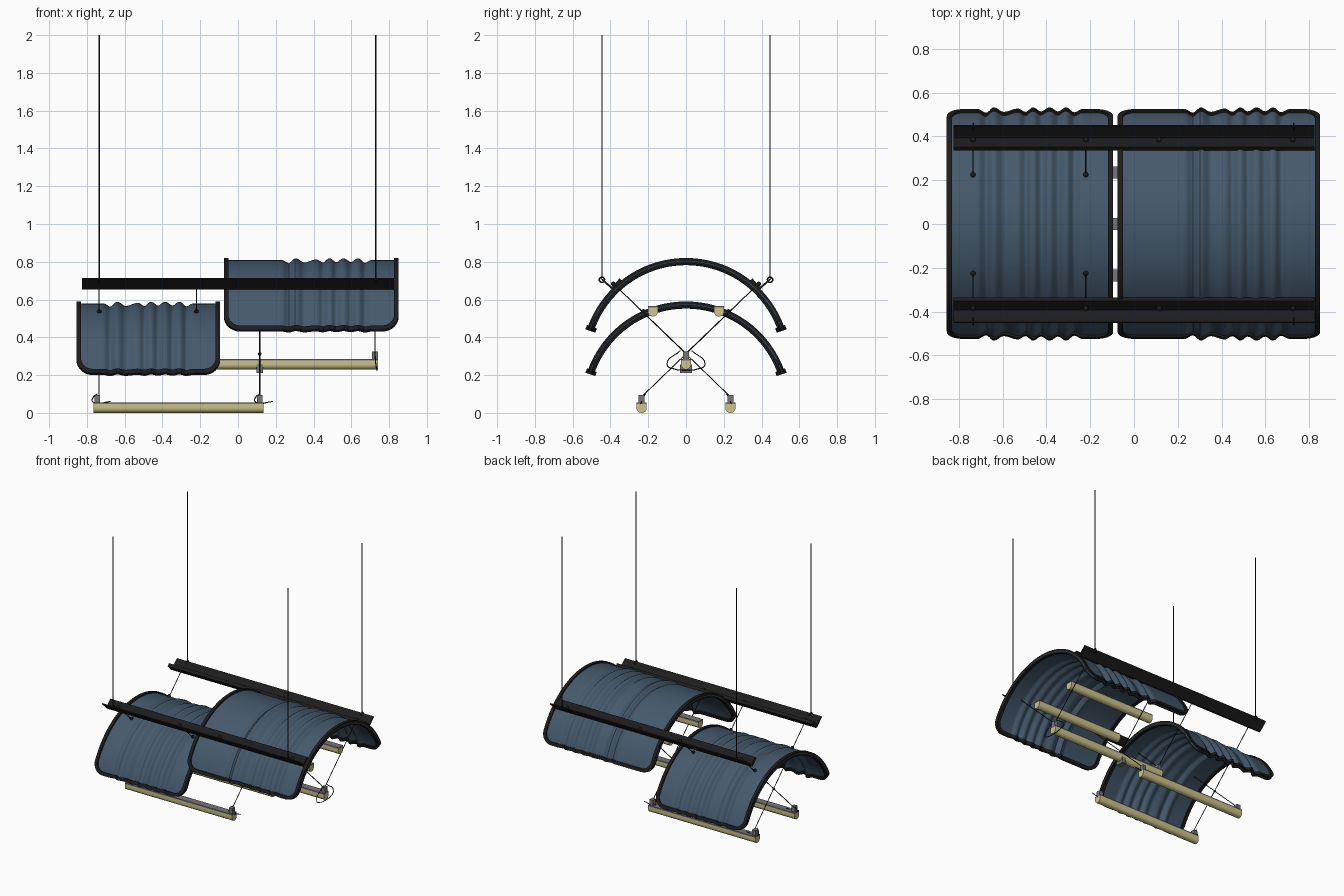
import bpy, bmesh, math
from mathutils import Vector

if "Cube" in bpy.data.objects:
    bpy.data.objects.remove(bpy.data.objects["Cube"])


def material(name, col):
    m = bpy.data.materials.new(name)
    m.diffuse_color = (*col, 1)
    m.use_nodes = True
    m.node_tree.nodes["Principled BSDF"].inputs["Base Color"].default_value = m.diffuse_color
    return m


BLUE = material("blue_panel", (0.06, 0.10, 0.15))
BLACK = material("black_metal", (0.012, 0.012, 0.013))
YELLOW = material("warm_diffuser", (0.62, 0.56, 0.26))
GREY = material("grey_metal", (0.18, 0.18, 0.19))


def mesh_obj(name, verts, faces, mat):
    bm = bmesh.new()
    vs = [bm.verts.new(v) for v in verts]
    for f in faces:
        bm.faces.new([vs[i] for i in f])
    bmesh.ops.recalc_face_normals(bm, faces=bm.faces)
    me = bpy.data.meshes.new(name)
    bm.to_mesh(me)
    bm.free()
    me.materials.append(mat)
    ob = bpy.data.objects.new(name, me)
    bpy.context.collection.objects.link(ob)
    return ob


def extrude_x(name, profile, x0, x1, mat):
    n = len(profile)
    verts = [(x, y, z) for x in (x0, x1) for y, z in profile]
    faces = [(i, (i + 1) % n, n + (i + 1) % n, n + i) for i in range(n)]
    faces += [tuple(range(n)), tuple(range(n, 2 * n))]
    return mesh_obj(name, verts, faces, mat)


def box(name, x, y, z, mat):
    return extrude_x(name, [(y[0], z[0]), (y[1], z[0]), (y[1], z[1]), (y[0], z[1])], x[0], x[1], mat)


def wire(name, pts, r=0.003, smooth=False):
    cu = bpy.data.curves.new(name, 'CURVE')
    cu.dimensions = '3D'
    cu.bevel_depth = r
    cu.bevel_resolution = 1
    cu.use_fill_caps = True
    cu.resolution_u = 6
    sp = cu.splines.new('BEZIER' if smooth else 'POLY')
    if smooth:
        sp.bezier_points.add(len(pts) - 1)
        for p, c in zip(sp.bezier_points, pts):
            p.co = c
            p.handle_left_type = p.handle_right_type = 'AUTO'
    else:
        sp.points.add(len(pts) - 1)
        for p, c in zip(sp.points, pts):
            p.co = (*c, 1)
    cu.materials.append(BLACK)
    ob = bpy.data.objects.new(name, cu)
    bpy.context.collection.objects.link(ob)


def bead(name, loc, r=0.012):
    bpy.ops.mesh.primitive_uv_sphere_add(segments=12, ring_count=8, radius=r, location=loc)
    ob = bpy.context.object
    ob.name = name
    ob.data.materials.append(BLACK)


# ripple profile: height offset along x, shared by both panels
RIPPLE = [(0.23, 0), (0.27, -0.018), (0.305, 0.008), (0.35, -0.014), (0.415, 0.002), (0.45, -0.014),
          (0.485, 0.008), (0.52, -0.012), (0.56, 0.008), (0.598, -0.012), (0.635, 0.008),
          (0.672, -0.016), (0.71, 0)]
R, HALF, CORNER = 0.538, 0.674, 0.085


def ripple(x):
    for (a, p), (b, q) in zip(RIPPLE, RIPPLE[1:]):
        if a <= x <= b:
            return p + (q - p) * (1 - math.cos(math.pi * (x - a) / (b - a))) / 2
    return 0


def arched_panel(side, x0, x1, zc, shift):
    def pt(x, s, dr=0):
        r = R + ripple(x - shift) + dr
        return (x, r * math.sin(s / R), zc + r * math.cos(s / R))

    # corrugated sheet with rounded corners
    n, rows = 110, 40
    xs = [x0 + (x1 - x0) * i / n for i in range(n + 1)]
    verts = []
    for x in xs:
        c = CORNER - min(CORNER, x - x0, x1 - x)
        h = HALF - CORNER + math.sqrt(max(0, CORNER ** 2 - c * c))
        verts += [pt(x, h * (2 * j / rows - 1)) for j in range(rows + 1)]
    w = rows + 1
    faces = [(i * w + j, i * w + j + 1, i * w + w + j + 1, i * w + w + j)
             for i in range(n) for j in range(rows)]
    sheet = mesh_obj(side + "_panel", verts, faces, BLUE)
    sol = sheet.modifiers.new("thickness", 'SOLIDIFY')
    sol.thickness = 0.01
    sol.offset = 0

    # rim following the outline: (x, s, normal x, normal s)
    out = []
    cx, ch = (x0 + x1) / 2, (x1 - x0) / 2 - CORNER
    hs = HALF - CORNER
    for k, (sx, ss) in enumerate([(1, 1), (-1, 1), (-1, -1), (1, -1)]):
        for i in range(9):
            a = math.pi / 2 * (k + i / 8)
            out.append((cx + sx * ch + CORNER * math.cos(a), ss * hs + CORNER * math.sin(a),
                        math.cos(a), math.sin(a)))
        a = math.pi / 2 * (k + 1)
        nx, ns = round(math.cos(a)), round(math.sin(a))
        m = 70 if ns else 32
        for i in range(1, m):
            t = 1 - 2 * i / m
            if ns:
                out.append((cx + ns * ch * t, ns * HALF, 0, ns))
            else:
                out.append((cx + nx * (ch + CORNER), -nx * hs * t, nx, 0))
    verts, faces, N = [], [], len(out)
    for x, s, nx, ns in out:
        for d, dr in ((0, 0.015), (0, -0.015), (0.024, -0.015), (0.024, 0.015)):
            verts.append(pt(x - d * nx, s - d * ns, dr))
    for i in range(N):
        a, b = 4 * i, 4 * ((i + 1) % N)
        faces += [(a + j, a + (j + 1) % 4, b + (j + 1) % 4, b + j) for j in range(4)]
    mesh_obj(side + "_panel_rim", verts, faces, BLACK)


arched_panel("right", -0.075, 0.85, 0.267, 0)
arched_panel("left", -0.855, -0.095, 0.037, -0.945)


# tube lamp: half-round diffuser with a flat grey back
def lamp(name, x0, x1, y, z):
    w = 0.027
    prof = [(y + w, z + 0.047)] + [(y + w * math.cos(a), z + w + w * math.sin(a))
                                   for a in [-math.pi * i / 12 for i in range(13)]] + [(y - w, z + 0.047)]
    extrude_x(name + "_diffuser", prof, x0, x1, YELLOW)
    box(name + "_back", (x0, x1), (y - w, y + w), (z + 0.047, z + 0.056), GREY)


def bracket(x, y, z):
    box("lamp_bracket", (x - 0.015, x + 0.015), (y - 0.016, y + 0.016), (z, z + 0.04), GREY)


for s in (-1, 1):
    lamp("low_lamp", -0.765, 0.135, s * 0.235, 0)
    lamp("upper_lamp", 0.0, 0.74, s * 0.175, 0.51)
    for x in (-0.745, 0.115):
        bracket(x, s * 0.235, 0.056)
        # curled supply lead at the lamp end
        wire("lamp_lead", [(x, s * 0.215, 0.1), (x - 0.02, s * 0.225, 0.085),
                           (x - 0.025, s * 0.235, 0.06), (x + 0.07, s * 0.235, 0.06)], 0.003, True)
lamp("centre_lamp", -0.24, 0.74, 0, 0.23)
for x in (-0.22, 0.725):
    bracket(x, 0, 0.286)
box("centre_clip", (0.097, 0.133), (-0.031, 0.031), (0.21, 0.255), GREY)
wire("centre_lead", [(0.725, -0.03, 0.33), (0.73, -0.1, 0.255), (0.735, -0.06, 0.232), (0.735, 0, 0.226),
                     (0.735, 0.06, 0.232), (0.73, 0.1, 0.255), (0.725, 0.03, 0.33)], 0.003, True)

for s in (-1, 1):
    # V-section rail: thick inner arm, thin outer arm
    prof = [(0.335, 0.695), (0.352, 0.712), (0.392, 0.668), (0.447, 0.714), (0.452, 0.709), (0.392, 0.652), (0.378, 0.652)]
    extrude_x("rail", [(s * y, z) for y, z in prof], -0.825, 0.825, BLACK)

    # ceiling cables with eyelets
    for x in (-0.735, 0.73):
        wire("ceiling_cable", [(x, s * 0.445, 0.715), (x, s * 0.445, 2.0)], 0.004)
        bpy.ops.mesh.primitive_torus_add(major_radius=0.014, minor_radius=0.004, major_segments=16,
                                         minor_segments=6, location=(x, s * 0.445, 0.705),
                                         rotation=(0, math.pi / 2, 0))
        bpy.context.object.name = "cable_eyelet"
        bpy.context.object.data.materials.append(BLACK)

    # crossing cables from rail to the lamps
    for x, end in ((-0.735, (-0.235, 0.085)), (0.115, (-0.235, 0.085)), (-0.22, (0, 0.315)), (0.725, (0, 0.315))):
        wire("cross_cable", [(x, s * 0.385, 0.685), (x, s * end[0], end[1])])
        bead("rail_bead", (x, s * 0.385, 0.683))
        if x < 0:
            bead("panel_bead", (x, s * 0.225, 0.537))
for x in (-0.735, 0.115):
    bead("crossing_bead", (x, 0, 0.312), 0.009)

# smooth shading with sharp edges kept
bpy.ops.object.select_all(action='DESELECT')
for ob in bpy.context.scene.objects:
    if ob.type == 'MESH':
        ob.select_set(True)
        bpy.context.view_layer.objects.active = ob
bpy.ops.object.shade_smooth_by_angle(angle=math.radians(35))
